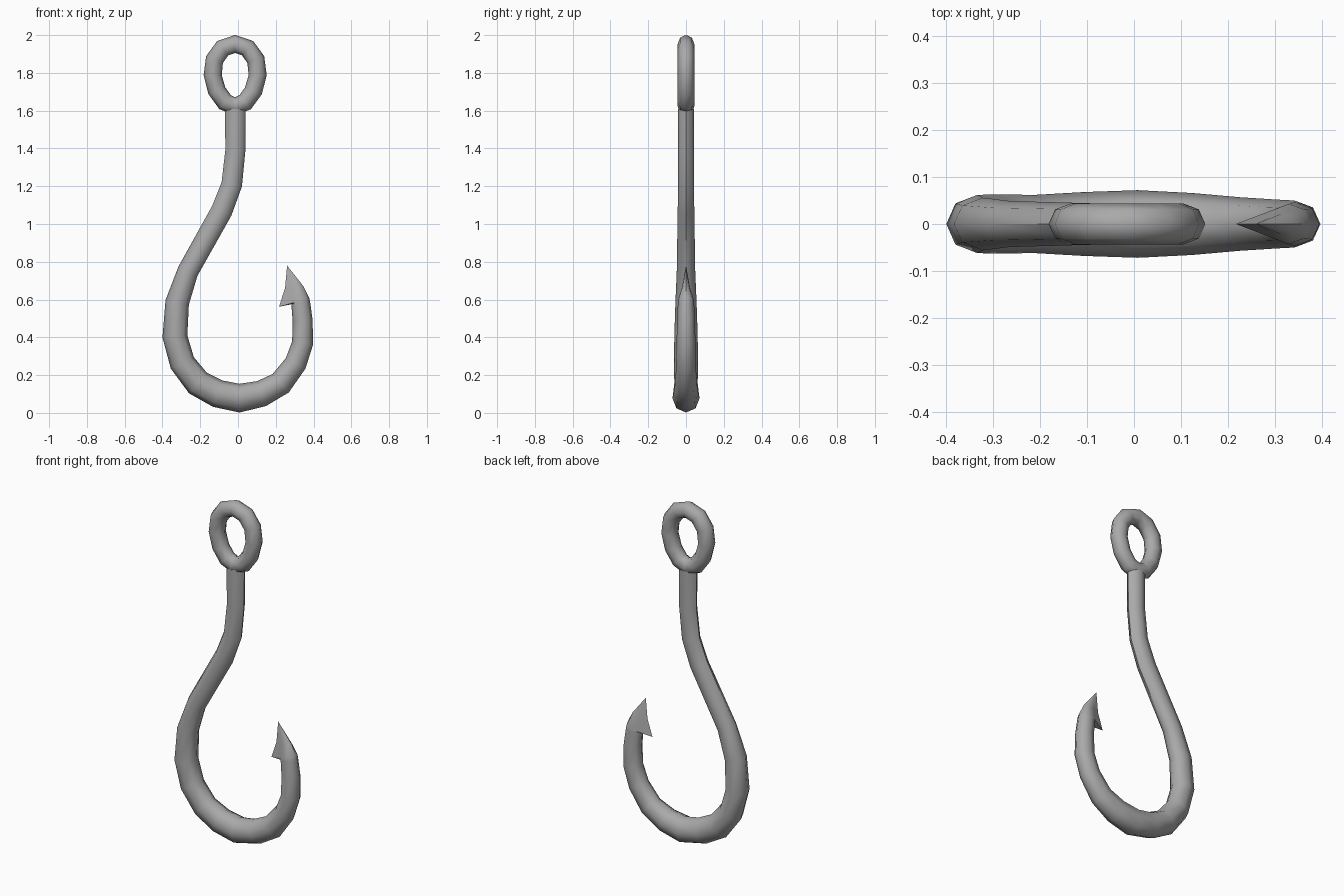
import bpy, bmesh
from math import sin, cos, pi
from mathutils import Vector

if "Cube" in bpy.data.objects:
    bpy.data.objects.remove(bpy.data.objects["Cube"])

SIDES = 8
steel = bpy.data.materials.new("dark_steel")
steel.diffuse_color = (.4, .4, .4, 1)
steel.use_nodes = True
steel.node_tree.nodes["Principled BSDF"].inputs["Base Color"].default_value = steel.diffuse_color


def tube(name, rings, closed=False, tip=None):
    """Loft octagonal rings. Ring: (centre, outward normal, in-plane r, y r, inner point or None)."""
    bm = bmesh.new()
    loops = []
    for c, n, rn, ry, inner in rings:
        loop = []
        for k in range(SIDES):
            a = 2 * pi * k / SIDES
            p = c + n * (rn * cos(a)) + Vector((0, ry * sin(a), 0))
            if inner is not None and k == SIDES // 2:
                p = inner
            loop.append(bm.verts.new(p))
        loops.append(loop)
    pairs = list(zip(loops, loops[1:]))
    if closed:
        pairs.append((loops[-1], loops[0]))
    for a, b in pairs:
        for k in range(SIDES):
            j = (k + 1) % SIDES
            bm.faces.new((a[k], a[j], b[j], b[k]))
    if not closed:
        bm.faces.new(loops[0])
        t = bm.verts.new(tip)
        for k in range(SIDES):
            bm.faces.new((loops[-1][k], loops[-1][(k + 1) % SIDES], t))
    bmesh.ops.recalc_face_normals(bm, faces=bm.faces)
    mesh = bpy.data.meshes.new(name)
    bm.to_mesh(mesh)
    bm.free()
    mesh.materials.append(steel)
    ob = bpy.data.objects.new(name, mesh)
    bpy.context.collection.objects.link(ob)
    bpy.context.view_layer.objects.active = ob
    ob.select_set(True)
    bpy.ops.object.shade_smooth_by_angle(angle=pi / 3.4)
    ob.select_set(False)
    return ob


def vec(x, z):
    return Vector((x, 0, z))


# Shank and bend: x, z, in-plane radius, y radius
path = [
    (-.014, 1.61, .055, .042), (-.014, 1.39, .053, .042), (-.033, 1.21, .055, .042),
    (-.086, 1.07, .057, .044), (-.265, .75, .056, .049), (-.322, .585, .063, .056),
    (-.334, .405, .066, .062), (-.295, .265, .068, .063), (-.212, .158, .072, .062),
    (-.108, .102, .074, .068), (.008, .078, .076, .072), (.124, .102, .070, .066),
    (.226, .157, .065, .057), (.305, .262, .059, .052), (.342, .37, .056, .050),
    (.342, .49, .053, .047), (.332, .582, .050, .043)]
rings = []
for i, (x, z, rn, ry) in enumerate(path):
    a, b = path[max(i - 1, 0)], path[min(i + 1, len(path) - 1)]
    t = vec(b[0] - a[0], b[1] - a[1]).normalized()
    rings.append((vec(x, z), vec(t.z, -t.x), rn, ry, None))

# Barbed point: the inner vertex is pulled out into a knife edge
n = vec(.95, .31)
rings.append((vec(.330, .595), n, .049, .043, vec(.217, .562)))
rings.append((vec(.314, .66), n, .034, .022, vec(.249, .66)))
tube("hook_shank_and_barb", rings, tip=vec(.26, .78))

# Eye: egg-shaped ring, narrower where it meets the shank
eye = []
SEG = 12
for i in range(SEG):
    a = 2 * pi * i / SEG
    d = vec(cos(a) / .118, sin(a) / .165).normalized()
    x = -.015 + .119 * cos(a) * (1 + .12 * sin(a))
    eye.append((vec(x, 1.788 + .165 * sin(a)), d, .048, .044, None))
tube("hook_eye", eye, closed=True)
